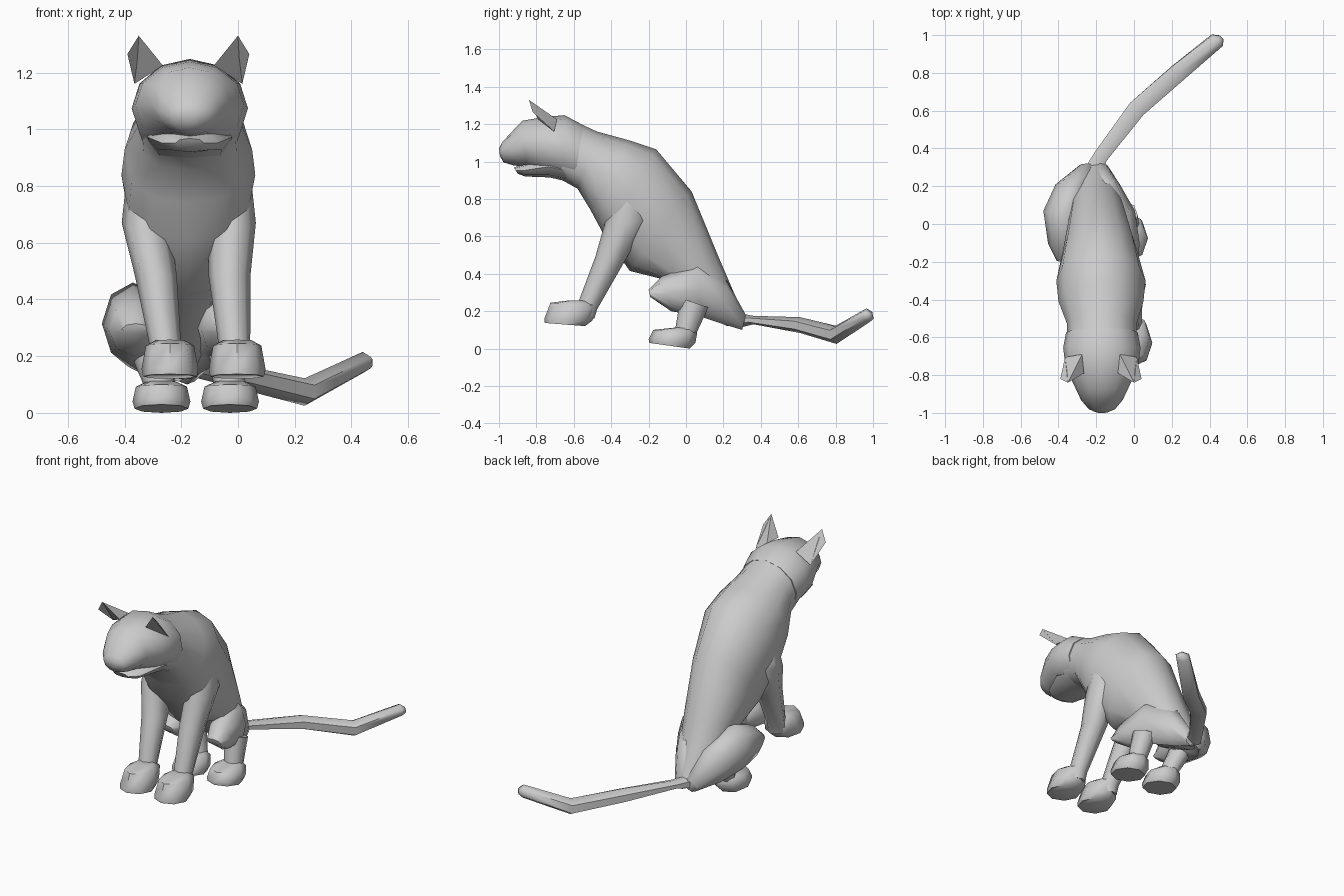
import bpy, bmesh
from math import sin, cos, pi, radians
from mathutils import Vector


def finish(name, bm, angle):
    bmesh.ops.recalc_face_normals(bm, faces=bm.faces)
    me = bpy.data.meshes.new(name)
    bm.to_mesh(me)
    bm.free()
    ob = bpy.data.objects.new(name, me)
    bpy.context.collection.objects.link(ob)
    bpy.ops.object.select_all(action='DESELECT')
    ob.select_set(True)
    bpy.context.view_layer.objects.active = ob
    bpy.ops.object.shade_smooth_by_angle(angle=radians(angle))
    return ob


def loft(name, rings, n=8, yaw=0, angle=55, low=1.0):
    """Each ring: centre x, (y, z) at one end, (y, z) at the other end, half width.
    low < 1 squares off the half of the ring near the second end."""
    bm = bmesh.new()
    side = Vector((cos(yaw), sin(yaw), 0))
    loops = []
    for cx, a, b, hw in rings:
        a, b = Vector((cx, *a)), Vector((cx, *b))
        mid, half = (a + b) / 2, (a - b) / 2
        loop = []
        for i in range(n):
            c, s = cos(2 * pi * i / n), sin(2 * pi * i / n)
            if c < -1e-6:
                c = -abs(c) ** low
                s = (1 if s > 0 else -1) * abs(s) ** low
            loop.append(bm.verts.new(mid + half * c + side * hw * s))
        loops.append(loop)
    for p, q in zip(loops, loops[1:]):
        for i in range(n):
            j = (i + 1) % n
            bm.faces.new((p[i], p[j], q[j], q[i]))
    bm.faces.new(loops[0])
    bm.faces.new(loops[-1])
    return finish(name, bm, angle)


AXIS = -0.17  # the body sits slightly left of the origin because of the tail

# Body, from neck to rump
loft("body", [
    (AXIS, (-0.66, 1.245), (-0.68, 0.91), 0.18),
    (AXIS, (-0.475, 1.16), (-0.58, 0.855), 0.185),
    (-0.175, (-0.31, 1.115), (-0.51, 0.74), 0.225),
    (-0.175, (-0.16, 1.066), (-0.44, 0.61), 0.236),
    (-0.18, (0.03, 0.84), (-0.30, 0.415), 0.195),
    (-0.19, (0.17, 0.50), (-0.12, 0.37), 0.155),
    (-0.20, (0.26, 0.29), (0.0, 0.23), 0.13),
    (-0.20, (0.33, 0.15), (0.22, 0.12), 0.06)], n=12, low=0.8)

# Head with muzzle, and lower jaw
loft("head", [
    (AXIS, (-1.0, 1.07), (-0.995, 1.03), 0.03),
    (AXIS, (-0.985, 1.10), (-0.975, 0.995), 0.07),
    (AXIS, (-0.94, 1.15), (-0.925, 0.98), 0.11),
    (AXIS, (-0.875, 1.218), (-0.85, 0.97), 0.143),
    (AXIS, (-0.76, 1.238), (-0.76, 0.93), 0.192),
    (AXIS, (-0.65, 1.248), (-0.66, 0.90), 0.205),
    (AXIS, (-0.55, 1.195), (-0.60, 0.87), 0.19)], n=12)
loft("lower_jaw", [
    (AXIS, (-0.92, 0.968), (-0.90, 0.935), 0.05),
    (AXIS, (-0.87, 0.985), (-0.86, 0.92), 0.10),
    (AXIS, (-0.74, 1.03), (-0.73, 0.915), 0.15),
    (AXIS, (-0.62, 1.0), (-0.62, 0.89), 0.14)], n=8, low=0.8)

# Ears: folded shells
for label, s in (("left", -1), ("right", 1)):
    bm = bmesh.new()
    pts = [(0.175, -0.84, 1.33), (0.09, -0.79, 1.225), (0.19, -0.705, 1.16),
           (0.215, -0.82, 1.265), (0.10, -0.69, 1.225)]
    tip, inner, low, outer, back = [bm.verts.new((AXIS - 0.005 + s * x, y, z)) for x, y, z in pts]
    for f in ((tip, inner, back), (tip, back, outer), (outer, back, low),
              (inner, low, back), (tip, outer, low), (tip, low, inner)):
        bm.faces.new(f)
    finish(label + "_ear", bm, 20)

# Front legs and paws: x at shoulder, elbow, ankle, paw
for label, xs in (("left", (-0.325, -0.29, -0.255, -0.24)),
                  ("right", (-0.022, -0.03, -0.012, -0.003))):
    sh, el, an, pw = xs
    loft(label + "_front_leg", [
        (sh, (-0.38, 0.84), (-0.25, 0.78), 0.07),
        (sh, (-0.44, 0.65), (-0.20, 0.69), 0.085),
        (el, (-0.485, 0.49), (-0.32, 0.48), 0.074),
        (an, (-0.575, 0.25), (-0.475, 0.21), 0.055),
        (an, (-0.59, 0.18), (-0.49, 0.16), 0.05)])
    loft(label + "_front_paw", [
        (pw, (-0.755, 0.137), (-0.54, 0.12), 0.095),
        (pw, (-0.757, 0.16), (-0.50, 0.15), 0.1),
        (pw, (-0.725, 0.245), (-0.475, 0.23), 0.085),
        (pw, (-0.62, 0.258), (-0.53, 0.255), 0.05)], n=8)

# Hind legs: thigh, shank and paw
for label, cx, hw, shank, pw in (
        ("left", (-0.36, -0.365, -0.37, -0.325, -0.25), (0.05, 0.09, 0.11, 0.09, 0.04), -0.33, -0.27),
        ("right", (-0.03, -0.05, -0.08, -0.15, -0.18), (0.05, 0.08, 0.085, 0.075, 0.04), -0.045, -0.028)):
    ends = (((-0.20, 0.315), (-0.19, 0.275)), ((-0.13, 0.385), (-0.08, 0.20)),
            ((0.06, 0.46), (0.08, 0.17)), ((0.22, 0.36), (0.2, 0.13)), ((0.32, 0.18), (0.30, 0.10)))
    loft(label + "_thigh", [(x, a, b, w) for x, (a, b), w in zip(cx, ends, hw)])
    loft(label + "_shank", [
        (shank, (-0.03, 0.27), (0.12, 0.22), 0.065),
        (pw, (-0.06, 0.09), (0.05, 0.07), 0.055)])
    loft(label + "_hind_paw", [
        (pw, (-0.195, 0.03), (0.02, 0.0), 0.095),
        (pw, (-0.20, 0.05), (0.05, 0.03), 0.102),
        (pw, (-0.175, 0.10), (0.06, 0.085), 0.09),
        (pw, (-0.06, 0.112), (0.03, 0.11), 0.05)])

# Tail curling to the right
loft("tail", [
    (-0.21, (0.28, 0.19), (0.28, 0.11), 0.06),
    (-0.175, (0.36, 0.175), (0.36, 0.13), 0.045),
    (0.015, (0.61, 0.168), (0.61, 0.083), 0.055),
    (0.235, (0.80, 0.122), (0.805, 0.025), 0.055),
    (0.44, (0.965, 0.215), (0.98, 0.14), 0.046),
    (0.462, (0.985, 0.195), (0.99, 0.16), 0.02)], n=6, yaw=radians(-42), angle=62)
